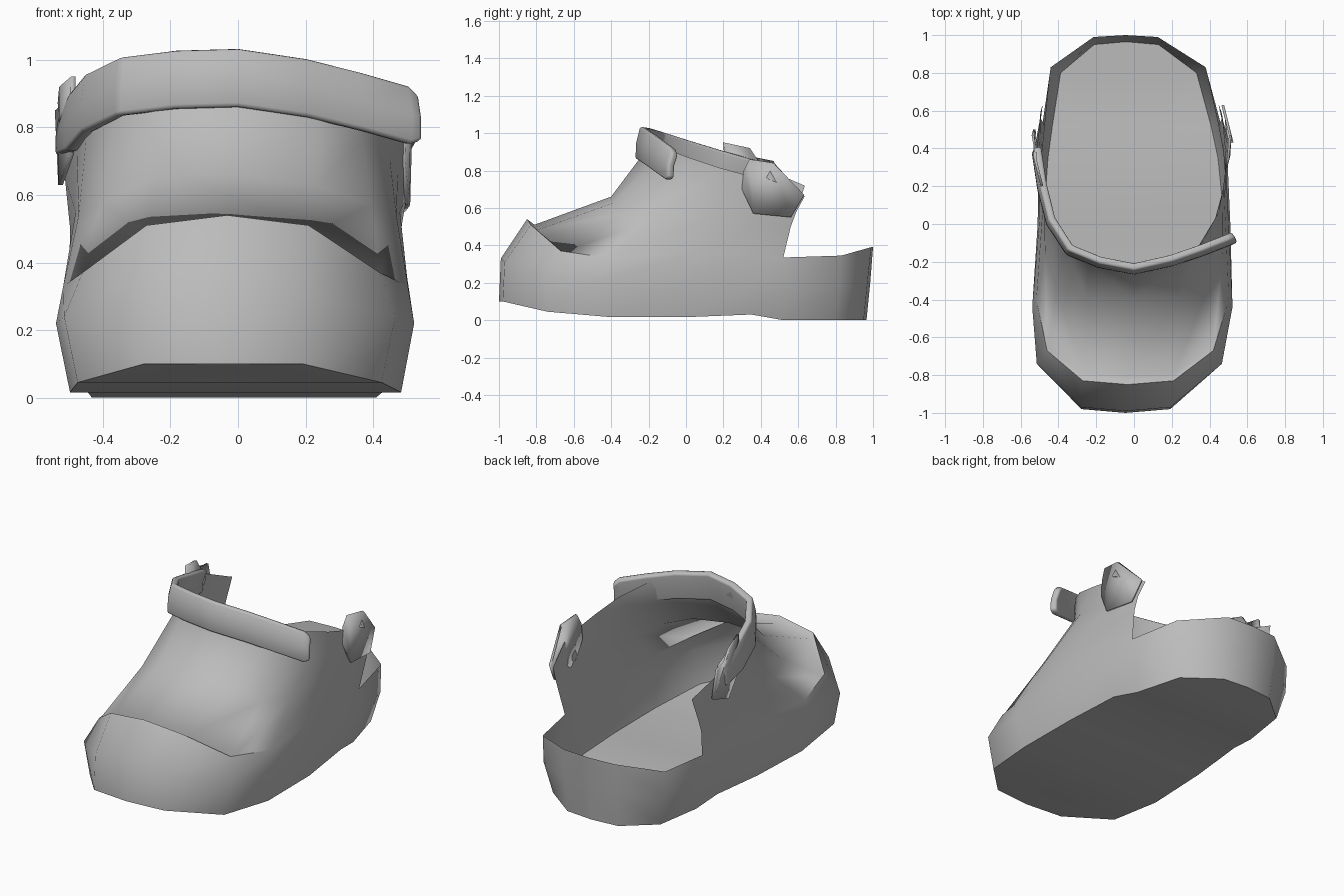
import bpy
import bmesh
from math import radians

cube = bpy.data.objects.get("Cube")
if cube:
    bpy.data.objects.remove(cube)

grey = bpy.data.materials.new("plain grey")
grey.use_nodes = True
grey.diffuse_color = (0.5, 0.5, 0.5, 1)
grey.node_tree.nodes["Principled BSDF"].inputs["Base Color"].default_value = (0.5, 0.5, 0.5, 1)
grey.node_tree.nodes["Principled BSDF"].inputs["Roughness"].default_value = 0.7


def finish(bm, name, angle):
    """Turn a bmesh into a smooth-shaded grey object."""
    bmesh.ops.recalc_face_normals(bm, faces=bm.faces[:])
    mesh = bpy.data.meshes.new(name)
    bm.to_mesh(mesh)
    bm.free()
    mesh.materials.append(grey)
    obj = bpy.data.objects.new(name, mesh)
    bpy.context.collection.objects.link(obj)
    bpy.ops.object.select_all(action="DESELECT")
    obj.select_set(True)
    bpy.context.view_layer.objects.active = obj
    bpy.ops.object.shade_smooth_by_angle(angle=radians(angle))
    return obj


def thicken(obj, amount, bevel=0.0):
    solid = obj.modifiers.new("thickness", "SOLIDIFY")
    solid.thickness = amount
    solid.offset = 0
    if bevel:
        soft = obj.modifiers.new("soft edges", "BEVEL")
        soft.width = bevel
        soft.segments = 2
        soft.limit_method = "ANGLE"


def skew(co):
    """Toe and heel lean to one side, and the cuff stands higher on that side."""
    co.x -= 0.045 * co.y * co.y
    if co.z > 0.6:
        co.z -= 0.06 * co.x


def loft(bm, lower, upper):
    """Bridge two half profiles on both sides of the centre line."""
    for side in (1, -1):
        for i in range(min(len(lower), len(upper)) - 1):
            corners = []
            for p in (lower[i], lower[i + 1], upper[i + 1], upper[i]):
                if p not in corners:
                    corners.append(p)
            if len(corners) > 2:
                bm.faces.new([bm.verts.new((x * side, y, z)) for x, y, z in corners])


# Half profiles, each running from the toe centre to the back
sole_edge = [(0, -1, .1), (.235, -.98, .1), (.45, -.74, .045), (.49, -.4, .016), (.48, 0, .016),
             (.45, .35, .03), (.42, .52, 0), (.36, .8, 0), (.17, .95, 0), (0, .965, 0)]
bulge = [(0, -.99, .33), (.235, -.97, .31), (.49, -.74, .24), (.53, -.44, .22), (.51, 0, .2),
         (.5, .36, .2), (.47, .54, .18), (.41, .82, .18), (.18, .97, .2), (0, .985, .2)]
rim = [(0, -.85, .54), (.24, -.83, .51), (.44, -.67, .37), (.51, -.4, .33), (.5, .03, .36),
       (.48, .38, .36), (.46, .52, .335), (.41, .83, .345), (.17, .99, .39), (0, 1, .39)]
throat = [(0, -.4, .66), (.24, -.39, .64), (.4, -.34, .57), (.47, -.17, .54), (.48, .12, .55),
          (.49, .39, .5), (.48, .56, .5)]
collar_base = [(0, -.25, .86), (.24, -.2, .83), (.37, -.09, .78), (.45, .06, .73), (.475, .2, .69),
               (.505, .4, .62), (.48, .59, .58)]
collar_top = [(0, -.22, 1.02), (.21, -.17, .98), (.34, -.12, .94), (.43, .03, .89), (.475, .19, .84),
              (.515, .42, .78), (.465, .635, .69)]

# The toe cap ends in a small step that fades out towards the sides
step = [(x, y + .04 * fade, z - .03 * fade)
        for (x, y, z), fade in zip(rim, (1, .9, .2, 0, 0, 0, 0))]

# Shoe shell: closed sole, open heel, tall cuff
shell = bmesh.new()
centre_line = [(0, y, z) for x, y, z in sole_edge]
for lower, upper in ((centre_line, sole_edge), (sole_edge, bulge), (bulge, rim), (rim, step),
                     (step, throat), (throat, collar_base), (collar_base, collar_top)):
    loft(shell, lower, upper)
bmesh.ops.remove_doubles(shell, verts=shell.verts[:], dist=0.0005)
for v in shell.verts:
    skew(v.co)
finish(shell, "shoe_shell", 72)

# Strap: a thick band round the front of the cuff with one loose end
path = [(-.515, .4, .78), (-.485, .2, .815), (-.44, .02, .87), (-.34, -.135, .92), (-.18, -.2, .94),
        (0, -.235, .945), (.2, -.19, .915), (.36, -.135, .875), (.5, -.08, .835), (.53, -.065, .825)]
band = bmesh.new()
rows = []
for lift, lean in ((-.085, .015), (0, .012), (.085, -.01)):
    rows.append([])
    for x, y, z in path:
        narrow = .75 if (x, y, z) in (path[0], path[-1]) else 1
        rows[-1].append(band.verts.new((x * (1 + lean), y - lean, z + lift * narrow)))
for low, high in zip(rows, rows[1:]):
    for i in range(len(path) - 1):
        band.faces.new((low[i], low[i + 1], high[i + 1], high[i]))
thicken(finish(band, "strap", 45), 0.04, 0.012)


def plate(name, outline, peak, side):
    """Thin side plate that hugs the bent cuff, standing out most at its middle."""
    bm = bmesh.new()
    bm.faces.new([bm.verts.new((side * (peak - .25 * abs(y - .43)), y, z)) for y, z in outline])
    bmesh.ops.triangulate(bm, faces=bm.faces[:])
    thicken(finish(bm, name, 30), 0.014)


# Notched fastening flaps on both sides of the cuff
plate("left_flap", [(.3, .7), (.36, .57), (.56, .55), (.63, .67), (.43, .76), (.47, .84),
                    (.34, .86), (.31, .8)], .52, 1)
plate("right_flap", [(.22, .72), (.35, .63), (.5, .68), (.47, .85), (.36, .87), (.34, .92),
                     (.2, .95)], .545, -1)
